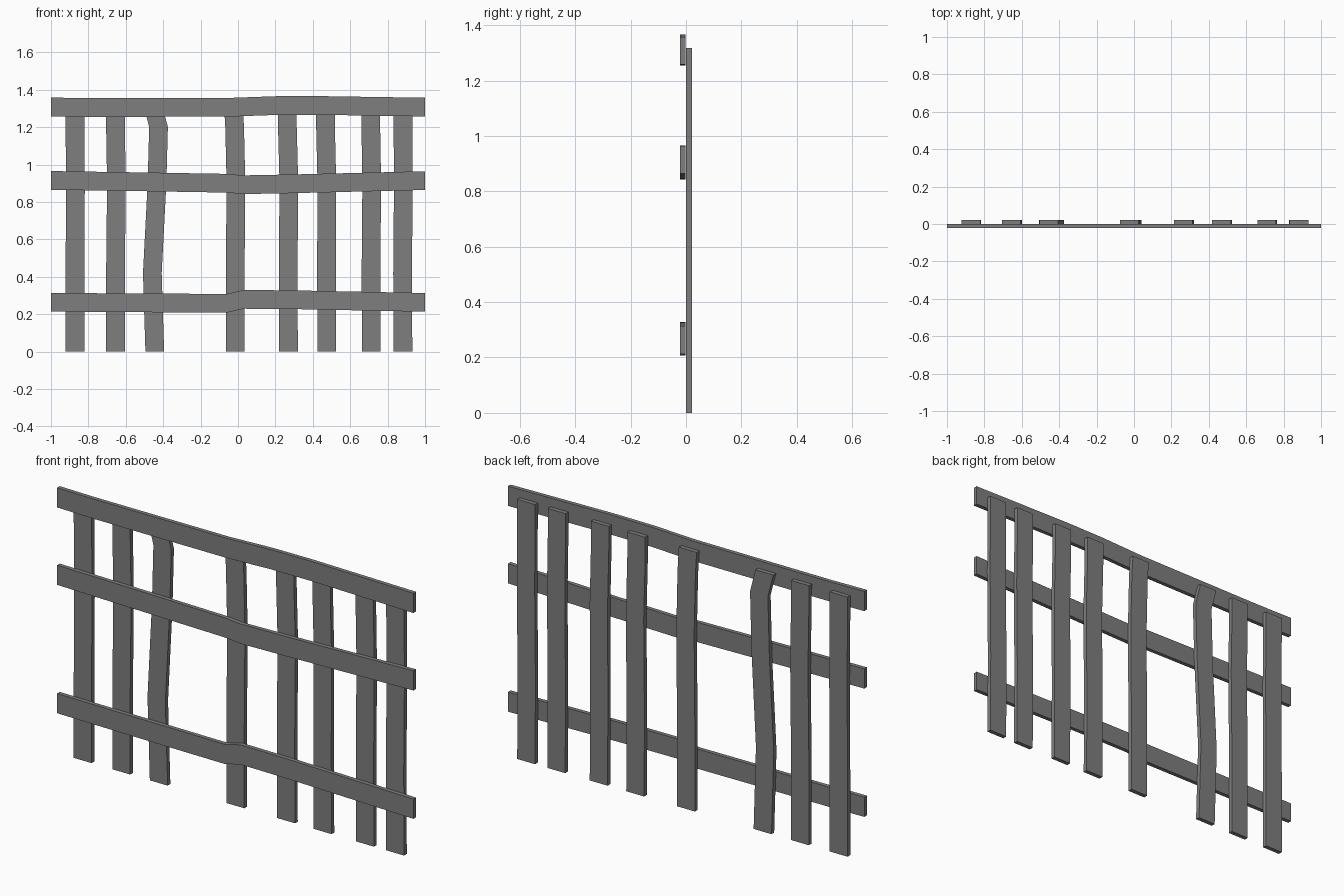
import bpy
import bmesh
from mathutils import Vector

cube = bpy.data.objects.get("Cube")
if cube:
    bpy.data.objects.remove(cube, do_unlink=True)

# One grey for the whole fence
grey = bpy.data.materials.new("weathered_grey")
grey.use_nodes = True
colour = (0.21, 0.21, 0.21, 1)
grey.diffuse_color = colour
grey.node_tree.nodes["Principled BSDF"].inputs["Base Color"].default_value = colour

HALF_WIDTH = 0.05
POST_Y = (0.0, 0.022)
RAIL_Y = (-0.022, -0.001)


def plank(name, centres, side, depth):
    """Bent plank: a rectangular section carried along (x, z) centre points."""
    bm = bmesh.new()
    rings = []
    offset = Vector(side) * HALF_WIDTH
    for x, z in centres:
        corners = ((-1, depth[0]), (1, depth[0]), (1, depth[1]), (-1, depth[1]))
        rings.append([bm.verts.new(Vector((x, y, z)) + offset * s) for s, y in corners])
    for a, b in zip(rings, rings[1:]):
        for i in range(4):
            j = (i + 1) % 4
            bm.faces.new((a[i], a[j], b[j], b[i]))
    bm.faces.new(rings[0])
    bm.faces.new(rings[-1])
    bmesh.ops.recalc_face_normals(bm, faces=bm.faces)
    mesh = bpy.data.meshes.new(name)
    bm.to_mesh(mesh)
    bm.free()
    mesh.materials.append(grey)
    bpy.context.collection.objects.link(bpy.data.objects.new(name, mesh))


# Upright posts: centre x at each of these heights, from right to left
heights = (0, 0.42, 0.9, 1.2, 1.317)
posts = [
    (-0.872, -0.872, -0.869, -0.872, -0.872),
    (-0.655, -0.655, -0.650, -0.655, -0.656),
    (-0.445, -0.458, -0.433, -0.425, -0.455),
    (-0.015, -0.015, -0.011, -0.018, -0.025),
    (0.270, 0.268, 0.272, 0.264, 0.264),
    (0.475, 0.473, 0.475, 0.468, 0.468),
    (0.713, 0.711, 0.715, 0.710, 0.710),
    (0.882, 0.880, 0.884, 0.882, 0.882),
]
for n, xs in enumerate(posts, 1):
    plank(f"post_{n}", list(zip(xs, heights)), (1, 0, 0), POST_Y)

# Horizontal rails: (x, z) centre points, sagging or bulging near the middle
rails = {
    "top_rail": [(-1, 1.308), (-0.8, 1.305), (-0.05, 1.306), (0.2, 1.315),
                 (0.42, 1.316), (1, 1.307)],
    "middle_rail": [(-1, 0.915), (-0.6, 0.909), (-0.06, 0.9), (0.03, 0.892),
                    (0.3, 0.897), (1, 0.914)],
    "bottom_rail": [(-1, 0.264), (-0.8, 0.262), (-0.06, 0.258), (0.03, 0.279),
                    (0.3, 0.277), (1, 0.263)],
}
for name, centres in rails.items():
    plank(name, centres, (0, 0, 1), RAIL_Y)
